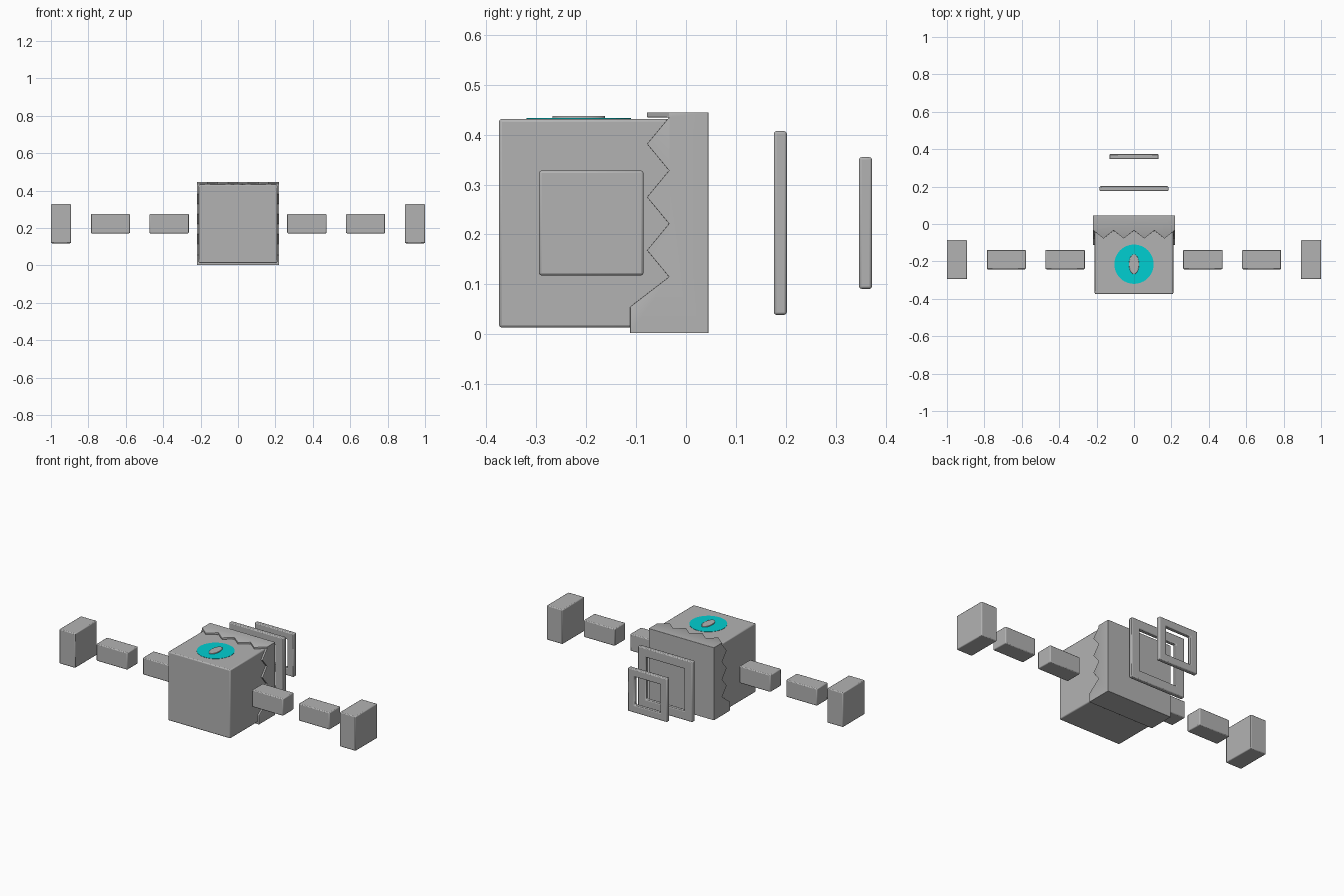
import bpy, bmesh, math
from mathutils import Vector

if "Cube" in bpy.data.objects:
    bpy.data.objects.remove(bpy.data.objects["Cube"])


def material(name, rgb):
    m = bpy.data.materials.new(name)
    m.use_nodes = True
    m.diffuse_color = (*rgb, 1)
    m.node_tree.nodes["Principled BSDF"].inputs["Base Color"].default_value = (*rgb, 1)
    return m


GREY = material("stone grey", (0.45, 0.45, 0.45))
CYAN = material("bright cyan", (0.0, 0.62, 0.64))


def finish(name, bm, mat):
    bmesh.ops.recalc_face_normals(bm, faces=bm.faces)
    mesh = bpy.data.meshes.new(name)
    bm.to_mesh(mesh)
    bm.free()
    ob = bpy.data.objects.new(name, mesh)
    bpy.context.collection.objects.link(ob)
    mesh.materials.append(mat)
    return ob


def soften(ob, width):
    b = ob.modifiers.new("soft edges", "BEVEL")
    b.width, b.segments, b.limit_method = width, 2, "ANGLE"
    bpy.context.view_layer.objects.active = ob
    ob.select_set(True)
    bpy.ops.object.shade_smooth_by_angle(angle=math.radians(50))
    ob.select_set(False)


def box(name, lo, hi, bevel=0.006, mat=GREY):
    bm = bmesh.new()
    bmesh.ops.create_cube(bm, size=1)
    for v in bm.verts:
        v.co = Vector([lo[i] + (v.co[i] + 0.5) * (hi[i] - lo[i]) for i in range(3)])
    ob = finish(name, bm, mat)
    if bevel:
        soften(ob, bevel)
    return ob


def prism(name, points, offset, mat=GREY):
    bm = bmesh.new()
    face = bm.faces.new([bm.verts.new(p) for p in points])
    ext = bmesh.ops.extrude_face_region(bm, geom=[face])
    moved = [g for g in ext["geom"] if isinstance(g, bmesh.types.BMVert)]
    bmesh.ops.translate(bm, vec=offset, verts=moved)
    return finish(name, bm, mat)


def cut(ob, cutter):
    m = ob.modifiers.new("cut", "BOOLEAN")
    m.operation, m.solver, m.object = "DIFFERENCE", "EXACT", cutter
    cutter.hide_render = True
    cutter.hide_set(True)


def frame(name, half, bar, y0, y1, zc):
    # Square ring standing upright behind the body
    bm = bmesh.new()
    corners = [(-1, -1), (1, -1), (1, 1), (-1, 1)]
    loops = [[bm.verts.new((sx * r, y, zc + sz * r)) for sx, sz in corners]
             for r, y in ((half, y0), (half, y1), (half - bar, y1), (half - bar, y0))]
    for a in range(4):
        p, q = loops[a], loops[(a + 1) % 4]
        for i in range(4):
            j = (i + 1) % 4
            bm.faces.new((p[i], p[j], q[j], q[i]))
    soften(finish(name, bm, GREY), 0.005)


def disc(name, rx, ry, z0, z1, mat):
    pts = [(rx * math.cos(t * math.tau / 48), -0.215 + ry * math.sin(t * math.tau / 48), z0)
           for t in range(48)]
    return prism(name, pts, (0, 0, z1 - z0), mat)


# Cube body
box("body", (-0.21, -0.375, 0.013), (0.21, 0.02, 0.432))

# Rear shell with toothed front edges on the sides and top
VALLEY, PEAK = -0.034, -0.078
shell = box("rear_shell", (-0.22, -0.112, 0.002), (0.22, 0.045, 0.445), 0)
side = [(-0.5, -0.2, 0.055), (-0.5, -0.112, 0.055)]
side += [(-0.5, PEAK if i % 2 else VALLEY, 0.115 + i * 0.0533) for i in range(7)]
side += [(-0.5, -0.2, 0.435)]
cut(shell, prism("side_teeth_cutter", side, (1, 0, 0)))
top = [(-0.3, -0.2, 0.4325), (-0.3, VALLEY, 0.4325)]
top += [((i - 4) * 0.0545, PEAK if i % 2 else VALLEY, 0.4325) for i in range(9)]
top += [(0.3, VALLEY, 0.4325), (0.3, -0.2, 0.4325)]
cut(shell, prism("top_teeth_cutter", top, (0, 0, 0.1)))
soften(shell, 0.004)

# Eye on the top face
disc("eye_iris", 0.105, 0.105, 0.43, 0.4335, CYAN)
soften(disc("eye_pupil", 0.027, 0.053, 0.43, 0.438, GREY), 0.002)

# Floating arm segments and hands
for s, label in ((1, "left"), (-1, "right")):
    for part, x0, x1, h in (("upper_arm", 0.263, 0.473, 0.052),
                            ("forearm", 0.578, 0.787, 0.052),
                            ("hand", 0.893, 1.0, 0.105)):
        xs = sorted((s * x0, s * x1))
        yc, zc = -0.19, 0.223
        box(f"{label}_{part}", (xs[0], yc - h, zc - h), (xs[1], yc + h, zc + h), 0.005)

# Floating square rings at the back
frame("large_ring", 0.184, 0.055, 0.176, 0.202, 0.223)
frame("small_ring", 0.132, 0.045, 0.347, 0.373, 0.223)
